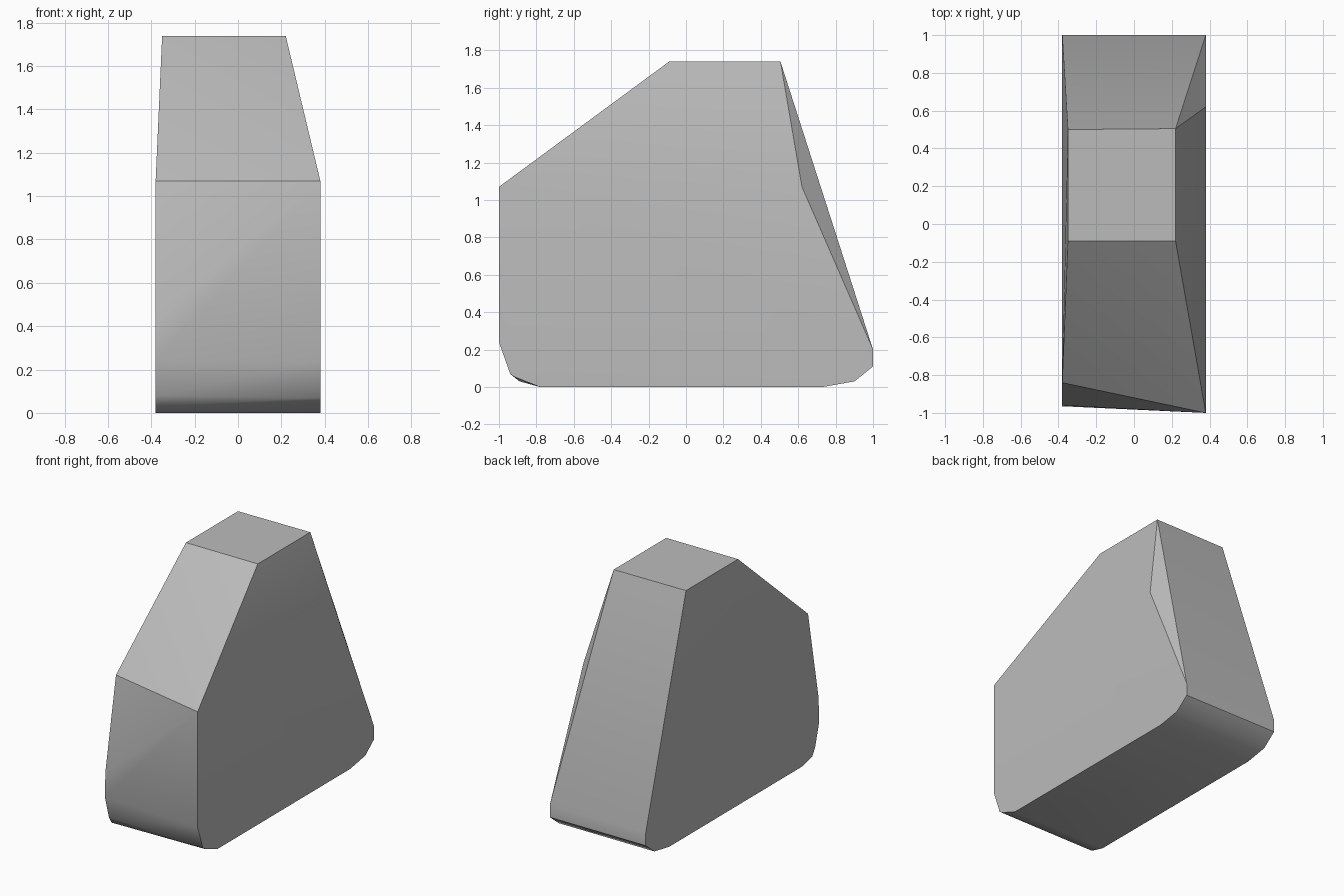
import bpy
import bmesh
import math

cube = bpy.data.objects.get("Cube")
if cube:
    bpy.data.objects.remove(cube, do_unlink=True)

# Stone colour
stone = bpy.data.materials.new("stone_grey")
stone.use_nodes = True
colour = (0.5, 0.5, 0.5, 1)
stone.diffuse_color = colour
stone.node_tree.nodes["Principled BSDF"].inputs["Base Color"].default_value = colour

HALF = 0.38

# Side outlines (y, z), from the upper front edge round the base to the back
left_side = [(-1, 1.07), (-1, 0.24), (-0.94, 0.07), (-0.915, 0.053), (-0.78, 0),
             (0.73, 0), (0.9, 0.03), (1, 0.11), (1, 0.2), (0.62, 1.07)]
right_side = [(-0.84, 1.07), (-0.96, 0.42), (-0.965, 0.24), (-0.92, 0.08),
              (-0.89, 0.03), (-0.78, 0), (0.73, 0), (0.9, 0.03), (1, 0.11), (1, 0.2)]

# Flat top, narrower and shifted towards the right
top = [(-0.35, -0.09), (0.22, -0.09), (0.22, 0.505), (-0.35, 0.5)]

points = [(HALF, y, z) for y, z in left_side]
points += [(-HALF, y, z) for y, z in right_side]
points += [(x, y, 1.74) for x, y in top]

# Wrap the outlines in one faceted block
bm = bmesh.new()
for p in points:
    bm.verts.new(p)
bmesh.ops.convex_hull(bm, input=bm.verts[:])
bmesh.ops.dissolve_limit(bm, angle_limit=math.radians(0.5),
                         verts=bm.verts[:], edges=bm.edges[:])
bmesh.ops.recalc_face_normals(bm, faces=bm.faces[:])
mesh = bpy.data.meshes.new("stone_block")
bm.to_mesh(mesh)
bm.free()
mesh.materials.append(stone)

block = bpy.data.objects.new("stone_block", mesh)
bpy.context.collection.objects.link(block)

# Soft shading with the hard edges kept
bpy.ops.object.select_all(action="DESELECT")
block.select_set(True)
bpy.context.view_layer.objects.active = block
bpy.ops.object.shade_smooth_by_angle(angle=math.radians(30))
